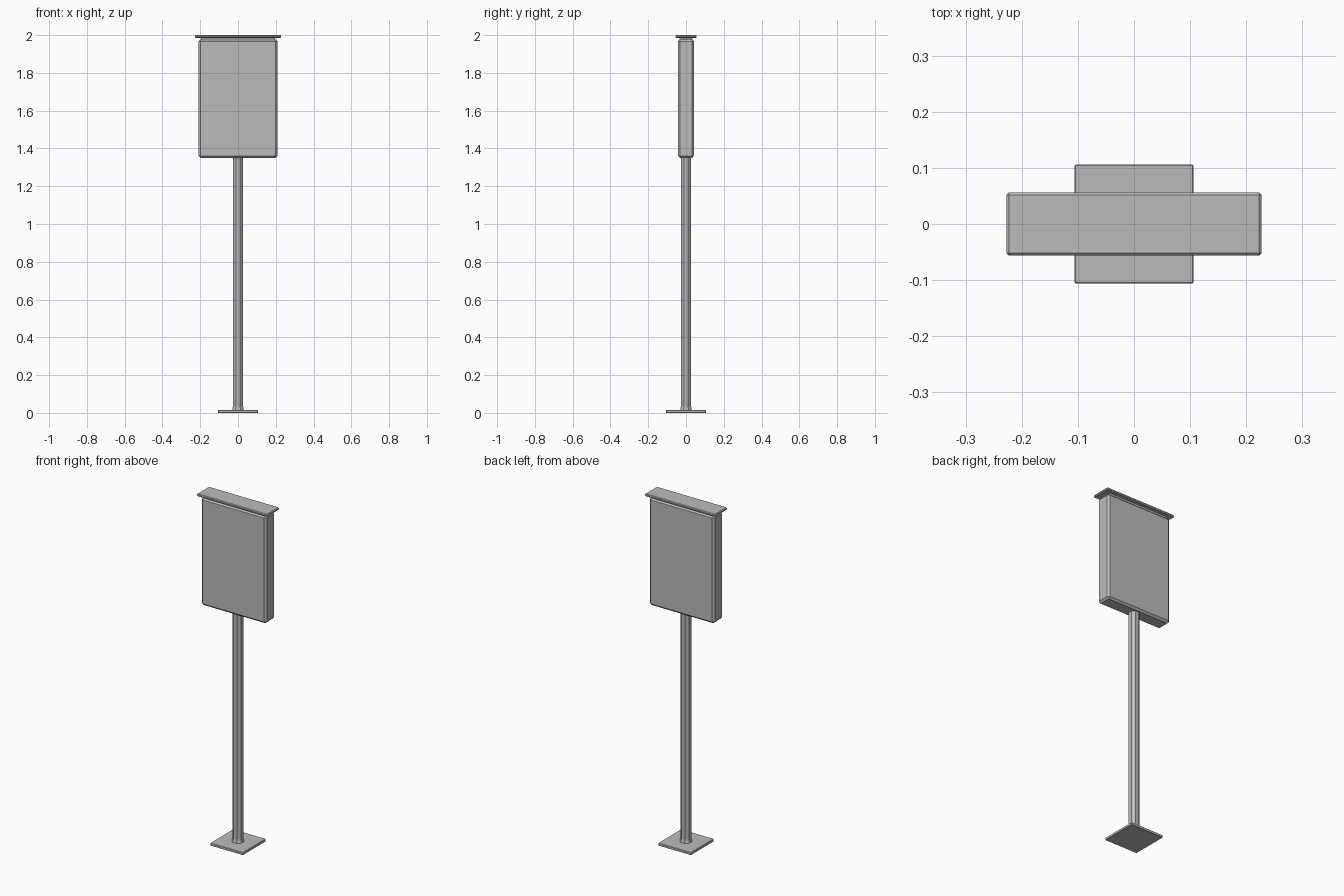
import bpy
import bmesh
from math import pi
from mathutils import Matrix

default = bpy.data.objects.get("Cube")
if default:
    bpy.data.objects.remove(default, do_unlink=True)

grey = bpy.data.materials.new("plain grey")
grey.use_nodes = True
grey.diffuse_color = (0.5, 0.5, 0.5, 1)
grey.node_tree.nodes["Principled BSDF"].inputs["Base Color"].default_value = grey.diffuse_color


def finish(name, bm, bevel=0):
    mesh = bpy.data.meshes.new(name)
    bm.to_mesh(mesh)
    bm.free()
    mesh.materials.append(grey)
    obj = bpy.data.objects.new(name, mesh)
    bpy.context.collection.objects.link(obj)
    if bevel:
        mod = obj.modifiers.new("Bevel", "BEVEL")
        mod.width = bevel
        mod.segments = 1
    return obj


def box(name, width, depth, bottom, top, bevel=0):
    bm = bmesh.new()
    place = Matrix.Translation((0, 0, (bottom + top) / 2))
    bmesh.ops.create_cube(bm, size=1, matrix=place @ Matrix.Diagonal((width, depth, top - bottom, 1)))
    return finish(name, bm, bevel)


def octagon(name, radius_low, radius_high, bottom, top):
    bm = bmesh.new()
    place = Matrix.Translation((0, 0, (bottom + top) / 2)) @ Matrix.Rotation(pi / 8, 4, "Z")
    bmesh.ops.create_cone(bm, cap_ends=True, segments=8, radius1=radius_low,
                          radius2=radius_high, depth=top - bottom, matrix=place)
    return finish(name, bm)


# Foot and post
box("base_plate", 0.212, 0.212, 0, 0.015, 0.002)
octagon("post_collar", 0.034, 0.029, 0.015, 0.035)
octagon("post", 0.029, 0.029, 0.015, 1.36)

# Sign box with its overhanging cap
box("sign_panel", 0.418, 0.086, 1.35, 1.978, 0.011)
box("cap_neck", 0.39, 0.07, 1.97, 1.986)
box("cap", 0.454, 0.112, 1.985, 2, 0.004)
